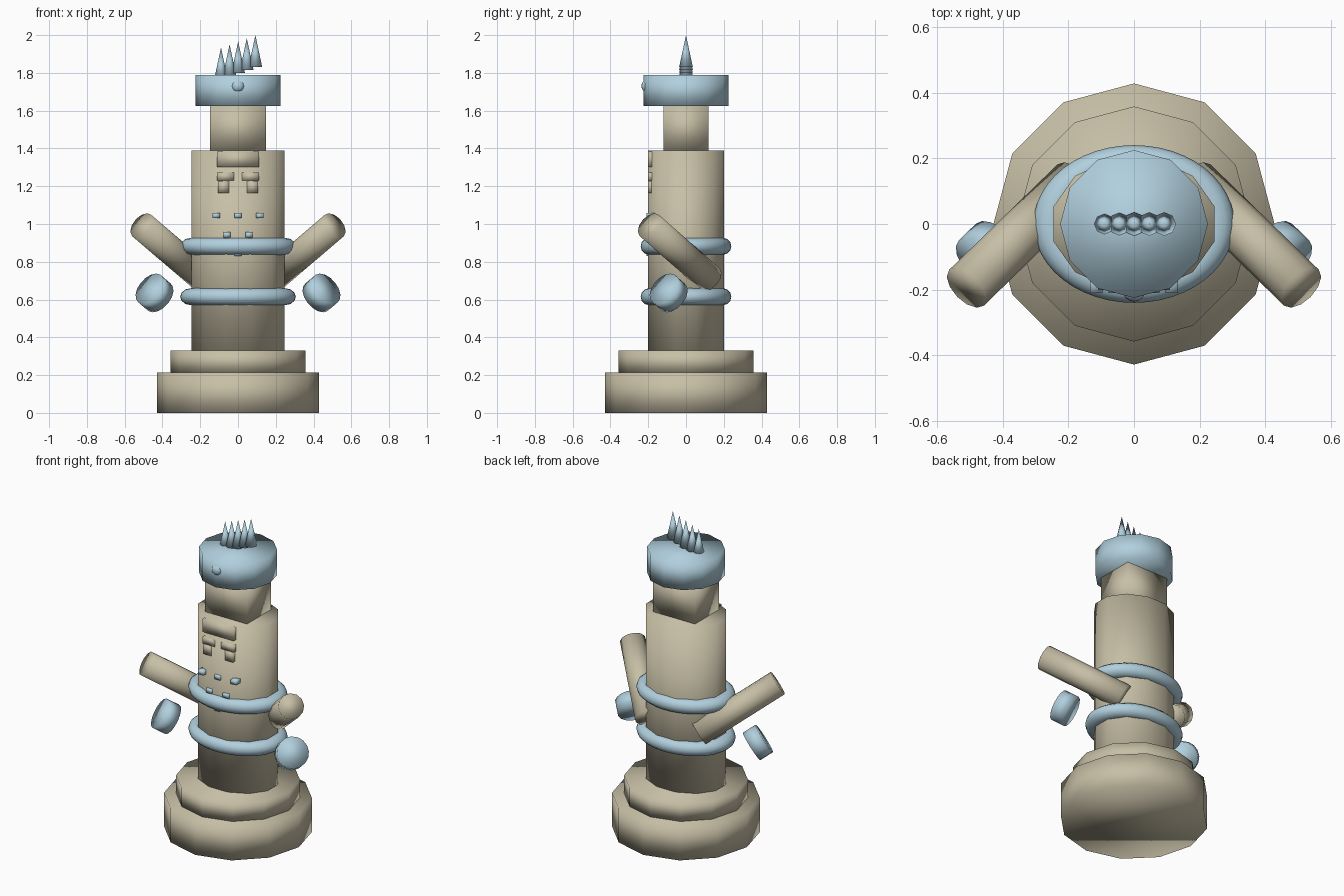
import bpy, bmesh, math
from mathutils import Matrix, Vector

if "Cube" in bpy.data.objects:
    bpy.data.objects.remove(bpy.data.objects["Cube"])


def material(name, rgb):
    m = bpy.data.materials.new(name)
    m.diffuse_color = (*rgb, 1.0)
    m.use_nodes = True
    m.node_tree.nodes["Principled BSDF"].inputs["Base Color"].default_value = m.diffuse_color
    return m


TAN = material("sand_stone", (0.57, 0.52, 0.38))
BLUE = material("pale_blue", (0.44, 0.63, 0.73))


def finish(name, bm, mat):
    """Turn a bmesh into a smooth-shaded object."""
    bmesh.ops.recalc_face_normals(bm, faces=bm.faces)
    for f in bm.faces:
        f.smooth = True
    me = bpy.data.meshes.new(name)
    bm.to_mesh(me)
    bm.free()
    me.materials.append(mat)
    ob = bpy.data.objects.new(name, me)
    bpy.context.collection.objects.link(ob)
    return ob


def drum(name, mat, z0, z1, rx, ry, sides=12, turn=0.0, tip=1.0, at=(0, 0)):
    """Upright prism or cone with an elliptical outline."""
    bm = bmesh.new()
    bmesh.ops.create_cone(bm, cap_ends=True, segments=sides, radius1=1, radius2=tip, depth=1,
                          matrix=Matrix.Rotation(math.radians(turn), 4, 'Z'))
    bmesh.ops.scale(bm, vec=(rx, ry, z1 - z0), verts=bm.verts)
    bmesh.ops.translate(bm, vec=(at[0], at[1], (z0 + z1) / 2), verts=bm.verts)
    return finish(name, bm, mat)


def rod(name, mat, a, b, radius, sides):
    """Cylinder between two points."""
    a, b = Vector(a), Vector(b)
    d = b - a
    bm = bmesh.new()
    bmesh.ops.create_cone(bm, cap_ends=True, segments=sides, radius1=radius, radius2=radius,
                          depth=d.length,
                          matrix=Matrix.Translation((a + b) / 2) @ d.to_track_quat('Z', 'Y').to_matrix().to_4x4())
    return finish(name, bm, mat)


def box(name, mat, x0, x1, y0, y1, z0, z1):
    bm = bmesh.new()
    bmesh.ops.create_cube(bm, size=1)
    bmesh.ops.scale(bm, vec=(x1 - x0, y1 - y0, z1 - z0), verts=bm.verts)
    bmesh.ops.translate(bm, vec=((x0 + x1) / 2, (y0 + y1) / 2, (z0 + z1) / 2), verts=bm.verts)
    return finish(name, bm, mat)


def ring(name, mat, z, major, minor, stretch, n=48, m=12):
    """Torus stretched along x."""
    bm = bmesh.new()
    rows = []
    for i in range(n):
        u = 2 * math.pi * i / n
        row = []
        for j in range(m):
            v = 2 * math.pi * j / m
            r = major + minor * math.cos(v)
            row.append(bm.verts.new((stretch * r * math.cos(u), r * math.sin(u), z + minor * math.sin(v))))
        rows.append(row)
    for i in range(n):
        p, q = rows[i], rows[(i + 1) % n]
        for j in range(m):
            k = (j + 1) % m
            bm.faces.new((p[j], q[j], q[k], p[k]))
    return finish(name, bm, mat)


# Stepped base, torso, neck and head
drum("base_lower", TAN, 0.0, 0.215, 0.428, 0.428)
drum("base_upper", TAN, 0.215, 0.33, 0.358, 0.358)
drum("torso", TAN, 0.33, 1.39, 0.2537, 0.207, turn=15)
box("neck", TAN, -0.147, 0.147, -0.12, 0.12, 1.39, 1.625)
drum("head_band", BLUE, 1.625, 1.79, 0.225, 0.225)

# Round jewel on the head band
bm = bmesh.new()
bmesh.ops.create_uvsphere(bm, u_segments=16, v_segments=10, radius=0.036,
                          matrix=Matrix.Translation((0, -0.2, 1.73)))
finish("head_jewel", bm, BLUE)

# Rising row of crest spikes
for i in range(5):
    top = 1.934 + 0.0165 * i
    drum(f"crest_spike_{i + 1}", BLUE, top - 0.168, top, 0.036, 0.036, sides=8, tip=0.0,
         at=(-0.09 + 0.0455 * i, 0))

# Belts around the torso
for name, z in (("upper_belt", 0.882), ("lower_belt", 0.615)):
    ring(name, BLUE, z, 0.195, 0.045, 1.275)

# Face blocks
box("brow", TAN, -0.11, 0.11, -0.201, -0.15, 1.303, 1.385)
for side, s in (("left", -1), ("right", 1)):
    x0, x1 = sorted((s * 0.022, s * 0.11))
    box(f"{side}_eye", TAN, x0, x1, -0.201, -0.15, 1.23, 1.272)
    x0, x1 = sorted((s * 0.048, s * 0.105))
    box(f"{side}_cheek", TAN, x0, x1, -0.201, -0.15, 1.165, 1.228)

# Chest studs in a downward triangle
for z, xs in ((1.045, (-0.115, 0, 0.115)), (0.943, (-0.058, 0.058)), (0.845, (0,))):
    for x in xs:
        box("chest_stud", BLUE, x - 0.019, x + 0.019, -0.21, -0.16, z - 0.014, z + 0.014)

# Raised arms and separate round fists
for side, s in (("left", -1), ("right", 1)):
    shoulder = Vector((s * 0.18, 0.127, 0.71))
    hand = Vector((s * 0.51, -0.194, 0.992))
    rod(f"{side}_arm", TAN, shoulder, hand, 0.076, 12)
    d = (hand - shoulder).normalized() * 0.043
    c = Vector((s * 0.442, -0.092, 0.635))
    rod(f"{side}_fist", BLUE, c - d, c + d, 0.094, 16)
